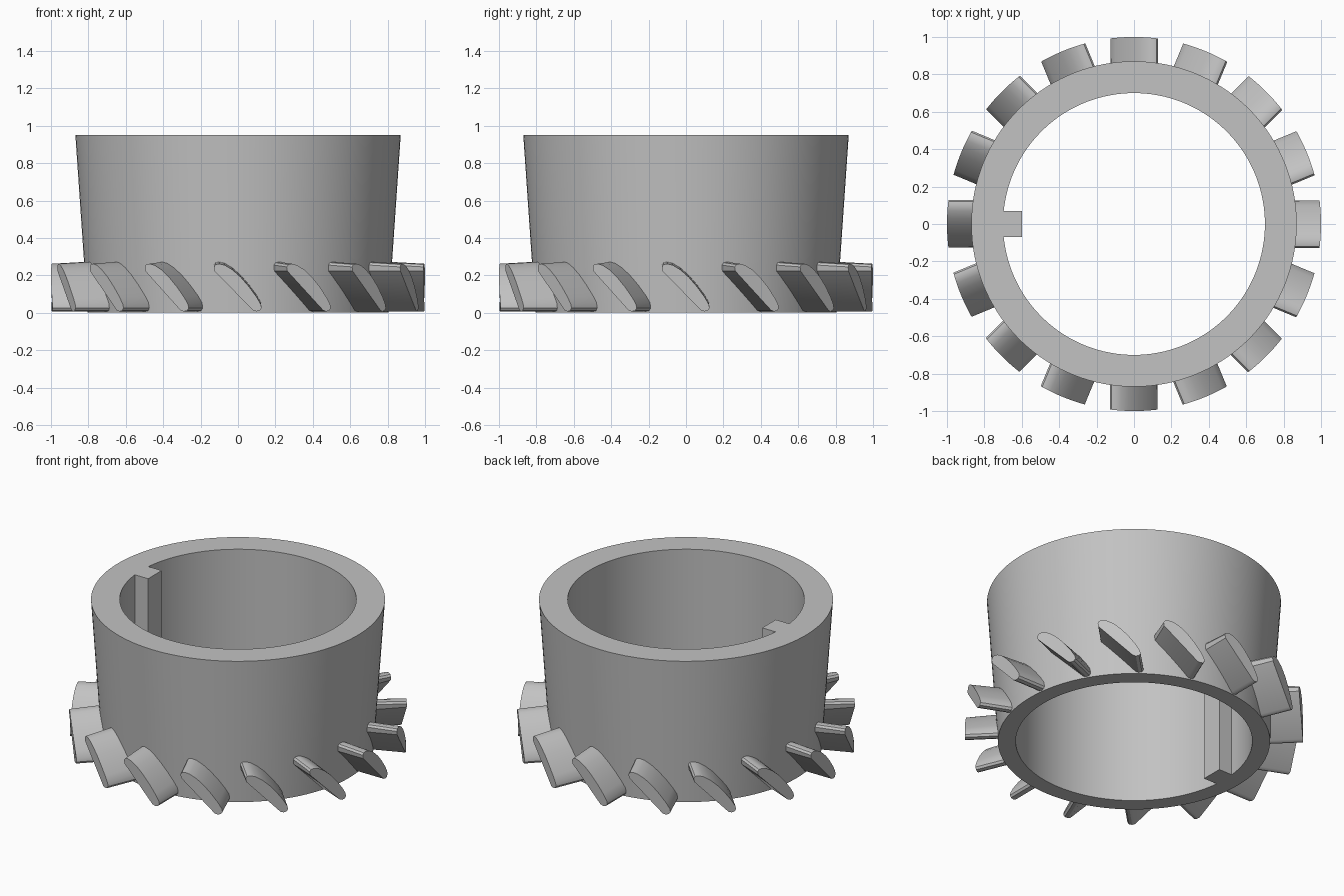
import bpy
import bmesh
from math import sin, cos, pi, asin, sqrt

if "Cube" in bpy.data.objects:
    bpy.data.objects.remove(bpy.data.objects["Cube"], do_unlink=True)

HEIGHT = 0.95
R_TOP, R_BOTTOM, R_BORE, R_TIP = 0.87, 0.805, 0.70, 1.0
KEY_HALF, KEY_X = 0.07, -0.60
BLADES, SEGMENTS = 16, 128

grey = bpy.data.materials.new("plain grey")
grey.use_nodes = True
colour = (0.54, 0.54, 0.54, 1)
grey.diffuse_color = colour
grey.node_tree.nodes["Principled BSDF"].inputs["Base Color"].default_value = colour


def finish(name, bm):
    """Turn a bmesh into a smooth shaded object with sharp edges."""
    bmesh.ops.recalc_face_normals(bm, faces=bm.faces)
    mesh = bpy.data.meshes.new(name)
    bm.to_mesh(mesh)
    bm.free()
    mesh.materials.append(grey)
    obj = bpy.data.objects.new(name, mesh)
    bpy.context.collection.objects.link(obj)
    bpy.ops.object.select_all(action="DESELECT")
    obj.select_set(True)
    bpy.context.view_layer.objects.active = obj
    bpy.ops.object.shade_smooth_by_angle(angle=pi / 6)
    return obj


def bridge(bm, a, b):
    """Join two closed loops of vertices with quads."""
    n = len(a)
    for i in range(n):
        j = (i + 1) % n
        bm.faces.new((a[i], a[j], b[j], b[i]))


# Tapered sleeve whose bore outline includes the key on the -x side
key = asin(KEY_HALF / R_BORE)
angles = [pi + key + (2 * pi - 2 * key) * i / SEGMENTS for i in range(SEGMENTS + 1)]
bore = [(R_BORE * cos(a), R_BORE * sin(a)) for a in angles]
bore += [(KEY_X, KEY_HALF), (KEY_X, -KEY_HALF)]
angles += [pi - key / 3, pi + key / 3]


def ring(bm, points, z):
    return [bm.verts.new((x, y, z)) for x, y in points]


def circle(r):
    return [(r * cos(a), r * sin(a)) for a in angles]


bm = bmesh.new()
loops = [ring(bm, circle(R_BOTTOM), 0), ring(bm, circle(R_TOP), HEIGHT),
         ring(bm, bore, HEIGHT), ring(bm, bore, 0)]
for i in range(4):
    bridge(bm, loops[i], loops[(i + 1) % 4])
finish("keyed_sleeve", bm)

# Slanted blade: flat underside, bulged upper side, rounded ends
profile = [(-0.125, 0.222), (-0.129, 0.245), (-0.12, 0.258), (-0.10, 0.262),
           (-0.07, 0.254), (-0.03, 0.230), (0.015, 0.190), (0.06, 0.138),
           (0.10, 0.083), (0.122, 0.045), (0.126, 0.025), (0.117, 0.011),
           (0.098, 0.007), (0.08, 0.013)]


def blade_loop(bm, r, rise):
    # the bulged side thickens towards the root
    return [bm.verts.new((sqrt(r * r - u * u), u, z + (rise if 0 < i < 10 else 0)))
            for i, (u, z) in enumerate(profile)]


bm = bmesh.new()
root, tip = blade_loop(bm, 0.77, 0.013), blade_loop(bm, R_TIP, 0)
bridge(bm, root, tip)
bm.faces.new(root)
bm.faces.new(tip)
first = finish("blade_01", bm)

# Repeat the blade around the sleeve
for i in range(1, BLADES):
    copy = bpy.data.objects.new(f"blade_{i + 1:02d}", first.data)
    copy.rotation_euler.z = 2 * pi * i / BLADES
    bpy.context.collection.objects.link(copy)
